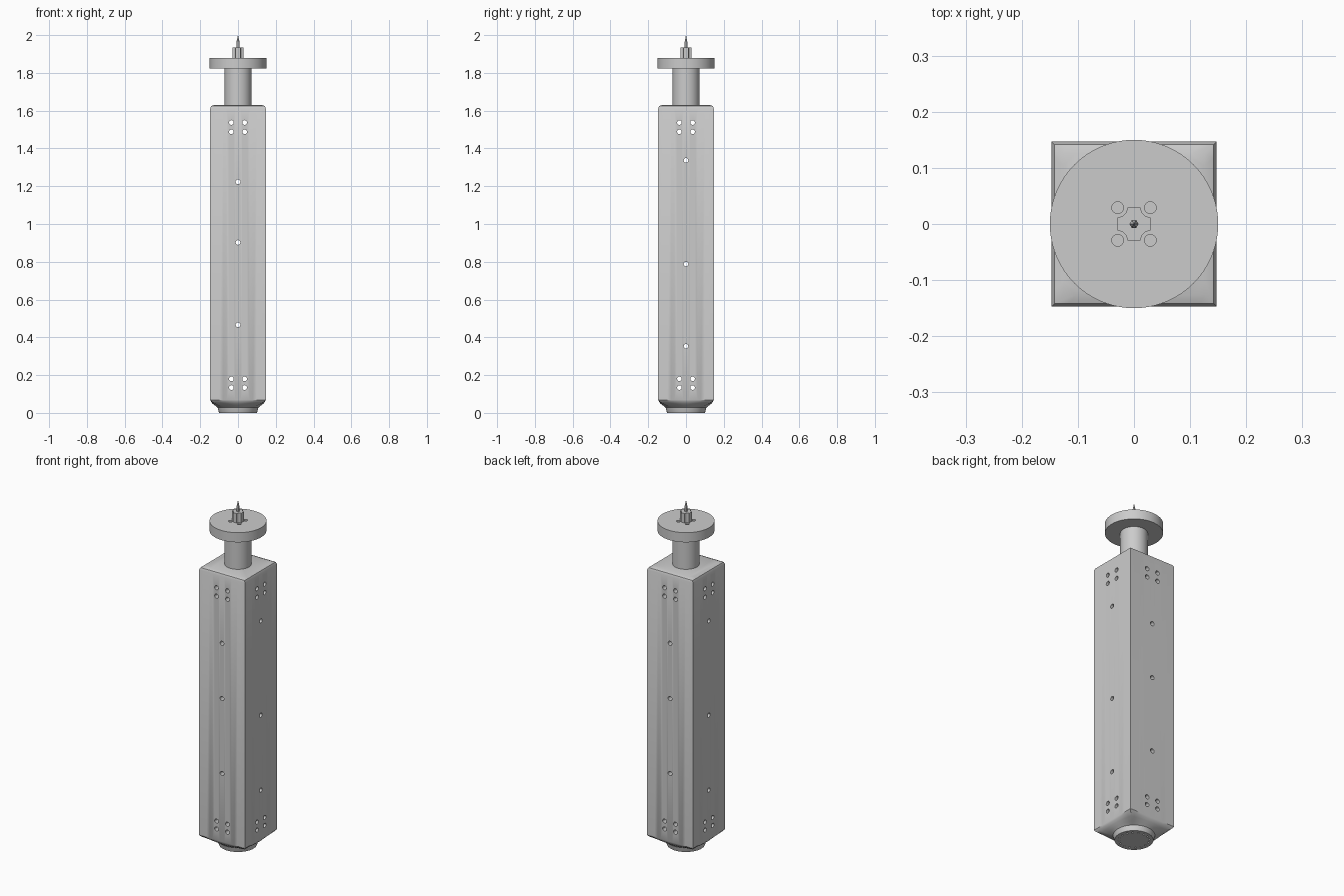
import bpy, bmesh, math
from math import sin, cos, pi

if "Cube" in bpy.data.objects:
    bpy.data.objects.remove(bpy.data.objects["Cube"])


def loft(name, rings, smooth=True):
    """Skin a list of equally long point rings and cap both ends."""
    bm = bmesh.new()
    vr = [[bm.verts.new(p) for p in r] for r in rings]
    n = len(vr[0])
    for a, b in zip(vr, vr[1:]):
        for i in range(n):
            j = (i + 1) % n
            bm.faces.new((a[i], a[j], b[j], b[i]))
    bm.faces.new(vr[0][::-1])
    bm.faces.new(vr[-1])
    me = bpy.data.meshes.new(name)
    bm.to_mesh(me)
    bm.free()
    ob = bpy.data.objects.new(name, me)
    bpy.context.collection.objects.link(ob)
    bpy.context.view_layer.objects.active = ob
    bpy.ops.object.select_all(action='DESELECT')
    ob.select_set(True)
    if smooth:
        bpy.ops.object.shade_smooth_by_angle(angle=math.radians(30))
    return ob


def turned(name, profile, n=64, smooth=True):
    return loft(name, [[(r * cos(2 * pi * i / n), r * sin(2 * pi * i / n), z)
                        for i in range(n)] for r, z in profile], smooth)


def blend_ring(half, radius, t, z, n=64):
    """Ring between a square (t=0) and a circle (t=1)."""
    pts = []
    for i in range(n):
        c, s = cos(2 * pi * i / n), sin(2 * pi * i / n)
        r = (1 - t) * half / max(abs(c), abs(s)) + t * radius
        pts.append((r * c, r * s, z))
    return pts


def drill(target, name, holes, axis):
    """Cut holes (centre, radius, depth) along one axis."""
    bm = bmesh.new()
    for (x, y, z), r, depth in holes:
        res = bmesh.ops.create_cone(bm, cap_ends=True, segments=20,
                                    radius1=r, radius2=r, depth=depth)
        for v in res['verts']:
            a, b, c = v.co
            d = {'X': (c, a, b), 'Y': (a, c, b), 'Z': (a, b, c)}[axis]
            v.co = (d[0] + x, d[1] + y, d[2] + z)
    if axis == 'Y':
        bmesh.ops.reverse_faces(bm, faces=bm.faces[:])
    me = bpy.data.meshes.new(name)
    bm.to_mesh(me)
    bm.free()
    cut = bpy.data.objects.new(name, me)
    bpy.context.collection.objects.link(cut)
    mod = target.modifiers.new(name, 'BOOLEAN')
    mod.operation, mod.solver, mod.object = 'DIFFERENCE', 'EXACT', cut
    bpy.context.view_layer.objects.active = target
    bpy.ops.object.modifier_apply(modifier=name)
    bpy.data.objects.remove(cut)


# square column with softened top, blending to a round foot
H = 0.147
body = loft("column_body", [
    blend_ring(0, 0.10, 1, 0.0),
    blend_ring(0, 0.104, 1, 0.012),
    blend_ring(0, 0.108, 1, 0.028),
    blend_ring(0.122, 0.118, 0.7, 0.037),
    blend_ring(0.134, 0.134, 0.35, 0.048),
    blend_ring(0.143, 0.143, 0.1, 0.059),
    blend_ring(H, H, 0, 0.069),
    blend_ring(H, H, 0, 1.612),
    blend_ring(0.142, 0, 0, 1.624),
    blend_ring(0.126, 0, 0, 1.63),
])

# bolt groups and single holes right through the column, both directions
groups = [(s * 0.035, z) for s in (-1, 1) for z in (0.134, 0.18, 1.488, 1.537)]
front = groups + [(0, z) for z in (0.466, 0.902, 1.223)]
side = groups + [(0, z) for z in (0.353, 0.788, 1.337)]
drill(body, "front_holes", [((x, 0, z), 0.0125, 0.4) for x, z in front], 'Y')
drill(body, "side_holes", [((0, y, z), 0.0122, 0.4) for y, z in side], 'X')
# ring of small holes under the foot
drill(body, "foot_holes", [((0.078 * cos(i * pi / 8), 0.078 * sin(i * pi / 8), 0),
                            0.005, 0.03) for i in range(16)], 'Z')

# neck and top flange with four bolt holes
turned("neck_shaft", [(0.071, 1.62), (0.071, 1.83)])
flange = turned("top_flange", [(0.15, 1.824), (0.15, 1.88)], 96)
drill(flange, "flange_holes", [((x, y, 1.88), 0.0105, 0.08)
                               for x in (-0.029, 0.029) for y in (-0.029, 0.029)], 'Z')

# cross-shaped hub, scooped around the bolt holes
outline = []
for q in range(4):
    for k in range(9):
        a = -pi / 2 - k * pi / 16
        x, y = 0.029 + 0.017 * cos(a), 0.029 + 0.017 * sin(a)
        c, s = round(cos(q * pi / 2)), round(sin(q * pi / 2))
        outline.append((x * c - y * s, x * s + y * c))
loft("cross_hub", [[(x, y, z) for x, y in outline] for z in (1.875, 1.935)])

# pointed tip
turned("tip_spike", [(0.008, 1.93), (0.008, 1.965), (0.006, 1.973), (0.0005, 2.0)], 6, False)

# refresh edge shading after the cuts
for ob in (body, flange):
    bpy.ops.object.select_all(action='DESELECT')
    ob.select_set(True)
    bpy.context.view_layer.objects.active = ob
    bpy.ops.object.shade_smooth_by_angle(angle=math.radians(30))
